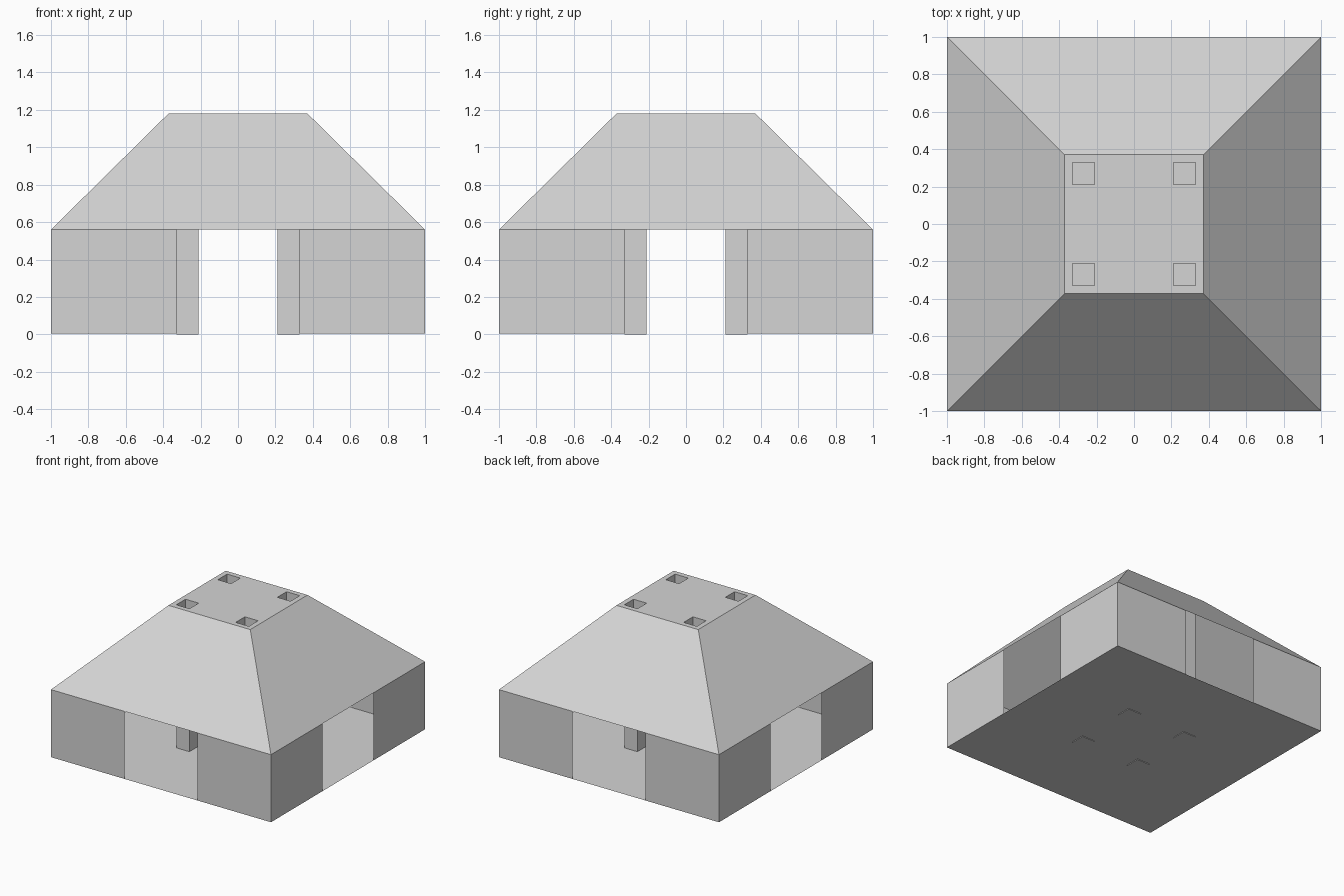
import bpy
import bmesh
from math import pi
from mathutils import Matrix, Vector

if "Cube" in bpy.data.objects:
    bpy.data.objects.remove(bpy.data.objects["Cube"])

FLOOR, EAVE, TOP = 0.005, 0.56, 1.18   # heights
HALF, TOP_HALF = 1.0, 0.372            # half widths of eave and roof top
SHAFT_IN, SHAFT_OUT = 0.21, 0.33       # extent of each square shaft
DOOR = 0.33                            # half width of the openings

grey = bpy.data.materials.new("light_grey")
grey.use_nodes = True
colour = (0.66, 0.66, 0.66, 1)
grey.diffuse_color = colour
grey.node_tree.nodes["Principled BSDF"].inputs["Base Color"].default_value = colour


def make(name, faces):
    """Join faces, given as corner lists, into one object."""
    bm = bmesh.new()
    for corners in faces:
        bm.faces.new([bm.verts.new(c) for c in corners])
    bmesh.ops.remove_doubles(bm, verts=bm.verts, dist=0.0005)
    mesh = bpy.data.meshes.new(name)
    bm.to_mesh(mesh)
    bm.free()
    mesh.materials.append(grey)
    obj = bpy.data.objects.new(name, mesh)
    bpy.context.collection.objects.link(obj)
    return obj


def around(corners):
    """Repeat one front-facing face on all four sides."""
    turns = [Matrix.Rotation(i * pi / 2, 3, "Z") for i in range(4)]
    return [[turn @ Vector(c) for c in corners] for turn in turns]


def flat(x0, x1, y0, y1, z):
    """Corners of an upward-facing rectangle."""
    return [(x0, y0, z), (x1, y0, z), (x1, y1, z), (x0, y1, z)]


# Floor sheet
make("floor", [flat(-HALF, HALF, -HALF, HALF, FLOOR)])

# Thin corner walls, leaving an opening in the middle of each side
wall_faces = []
for a, b in ((-HALF, -DOOR), (DOOR, HALF)):
    wall_faces += around([(a, -HALF, FLOOR), (b, -HALF, FLOOR),
                          (b, -HALF, EAVE), (a, -HALF, EAVE)])
make("corner_walls", wall_faces)

# Hollow sloping roof
make("roof_slopes", around([(-HALF, -HALF, EAVE), (HALF, -HALF, EAVE),
                            (TOP_HALF, -TOP_HALF, TOP), (-TOP_HALF, -TOP_HALF, TOP)]))

# Flat roof top with four square holes
cuts = [-TOP_HALF, -SHAFT_OUT, -SHAFT_IN, SHAFT_IN, SHAFT_OUT, TOP_HALF]
make("roof_top", [flat(cuts[i], cuts[i + 1], cuts[j], cuts[j + 1], TOP)
                  for i in range(5) for j in range(5)
                  if not (i in (1, 3) and j in (1, 3))])

# Square hollow shafts, open at the roof and closed at the ground
middle = (SHAFT_IN + SHAFT_OUT) / 2
r = (SHAFT_OUT - SHAFT_IN) / 2
for x_name, x in (("right", -middle), ("left", middle)):
    for y_name, y in (("front", -middle), ("back", middle)):
        faces = around([(-r, -r, 0), (r, -r, 0), (r, -r, TOP), (-r, -r, TOP)])
        faces.append(flat(-r, r, -r, r, 0)[::-1])
        make(f"{y_name}_{x_name}_shaft", faces).location = (x, y, 0)
